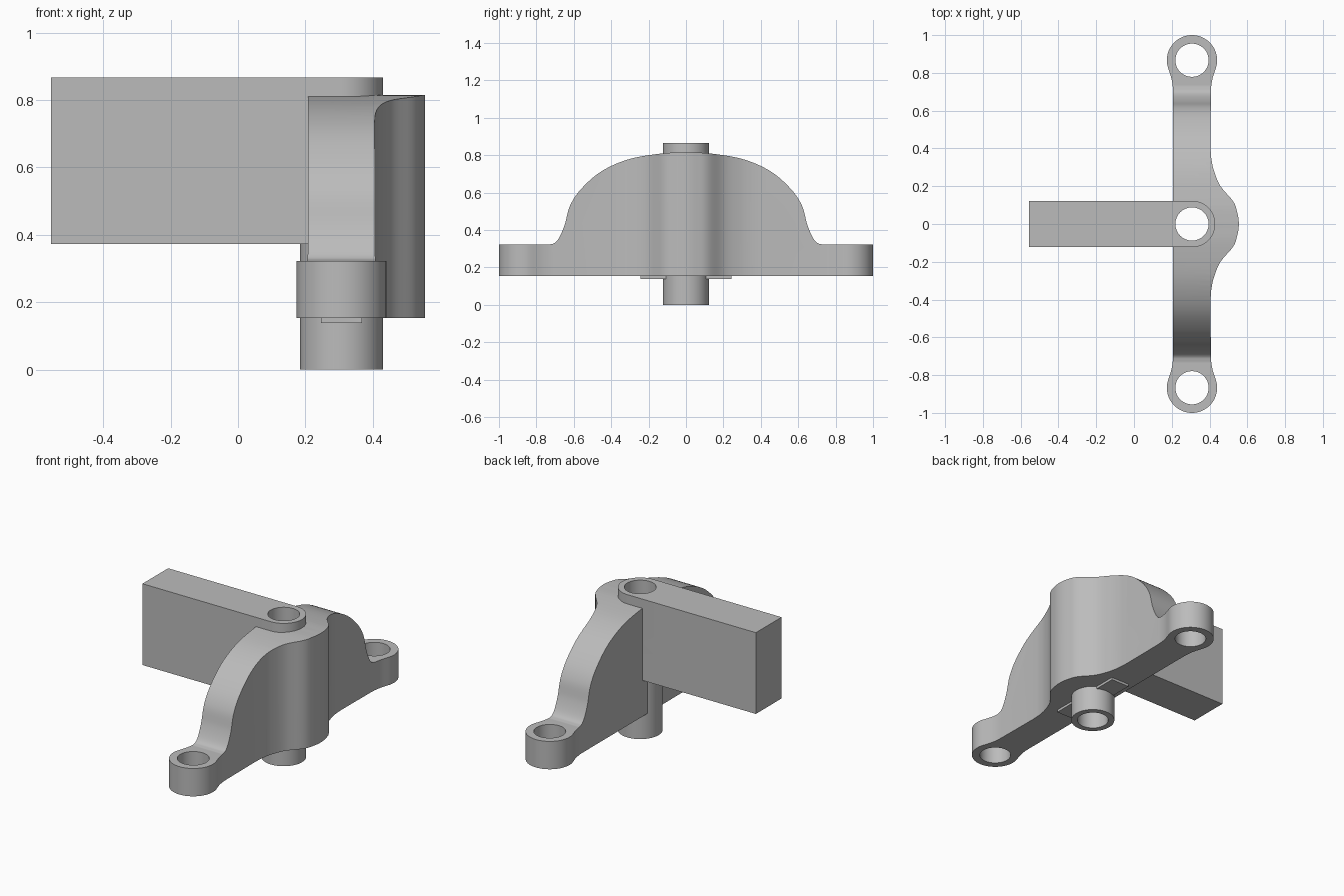
import bpy, bmesh, math
from mathutils import Vector, Matrix

if "Cube" in bpy.data.objects:
    bpy.data.objects.remove(bpy.data.objects["Cube"])

grey = bpy.data.materials.new("plain_grey")
grey.use_nodes = True
grey.diffuse_color = (0.5, 0.5, 0.5, 1)
grey.node_tree.nodes["Principled BSDF"].inputs["Base Color"].default_value = (0.5, 0.5, 0.5, 1)

PIVOT = 0.307     # x of the hinge axis and ear holes
EAR_Y = 0.867
BORE = 0.088


def prism(name, outline, matrix, low, high):
    """Extrude a 2D outline along local z, then place it."""
    bm = bmesh.new()
    face = bm.faces.new([bm.verts.new((u, v, low)) for u, v in outline])
    new = bmesh.ops.extrude_face_region(bm, geom=[face])["geom"]
    bmesh.ops.translate(bm, vec=(0, 0, high - low),
                        verts=[g for g in new if isinstance(g, bmesh.types.BMVert)])
    bmesh.ops.recalc_face_normals(bm, faces=bm.faces)
    bm.transform(matrix)
    mesh = bpy.data.meshes.new(name)
    bm.to_mesh(mesh)
    bm.free()
    mesh.materials.append(grey)
    ob = bpy.data.objects.new(name, mesh)
    bpy.context.collection.objects.link(ob)
    return ob


def arc(cx, cy, r, start, end, n):
    angles = [math.radians(start + (end - start) * i / n) for i in range(n + 1)]
    return [(cx + r * math.cos(a), cy + r * math.sin(a)) for a in angles]


def circle(cx, cy, r, n=48):
    return arc(cx, cy, r, 0, 360, n)[:-1]


def rect(x0, x1, y0, y1):
    return [(x0, y0), (x1, y0), (x1, y1), (x0, y1)]


def spline(points, steps=6):
    """Smooth Catmull-Rom curve through the points."""
    p = [Vector(q) for q in points]
    p = [2 * p[0] - p[1]] + p + [2 * p[-1] - p[-2]]
    out = []
    for a, b, c, d in zip(p, p[1:], p[2:], p[3:]):
        for i in range(steps):
            t = i / steps
            out.append(tuple(0.5 * (2 * b + (c - a) * t + (2 * a - 5 * b + 4 * c - d) * t ** 2
                                    + (3 * b - a - 3 * c + d) * t ** 3)))
    return out + [tuple(p[-2])]


def combine(ob, other, operation):
    mod = ob.modifiers.new("cut", 'BOOLEAN')
    mod.operation, mod.object, mod.solver = operation, other, 'EXACT'
    bpy.context.view_layer.objects.active = ob
    bpy.ops.object.modifier_apply(modifier=mod.name)
    bpy.data.objects.remove(other)


UP = Matrix.Identity(4)
ALONG_X = Matrix(((0, 0, 1, 0), (1, 0, 0, 0), (0, 1, 0, 0), (0, 0, 0, 1)))
ALONG_Y = Matrix(((1, 0, 0, 0), (0, 0, 1, 0), (0, 1, 0, 0), (0, 0, 0, 1)))

# Bracket plan: bulged on one side, flat on the other, with round ears
bulge = [(0.555, 0), (0.547, 0.06), (0.525, 0.12), (0.458, 0.2),
         (0.424, 0.28), (0.409, 0.35), (0.405, 0.42)]
neck = [(0.1, 0.69), (0.102, 0.73), (0.11, 0.775), (0.125, 0.822)]
right = spline([(x, -y) for x, y in bulge[:0:-1]] + bulge)
right_neck = spline([(PIVOT + u, v) for u, v in neck])
left_neck = spline([(PIVOT - u, v) for u, v in neck])[::-1]
ear = arc(PIVOT, EAR_Y, 0.133, -20, 200, 36)[1:-1]
end = right_neck + ear + left_neck
plan = right + end + [(x, -y) for x, y in reversed(end)]
bracket = prism("bracket", plan, UP, 0.153, 1)

# Bracket side shape: low ears and a tall rounded middle
hump = spline([(0, 0.815), (0.12, 0.81), (0.3, 0.78), (0.45, 0.715), (0.56, 0.62),
               (0.62, 0.53), (0.648, 0.43), (0.675, 0.365), (0.7, 0.332), (0.73, 0.322)])
half = hump + [(1.1, 0.322), (1.1, 0)]
side = half + [(-y, z) for y, z in half[:0:-1]]
combine(bracket, prism("side_shape", side, ALONG_X, 0, 1), 'INTERSECT')

for y in (-EAR_Y, EAR_Y):
    combine(bracket, prism("ear_hole", circle(PIVOT, y, BORE), UP, 0, 1), 'DIFFERENCE')
combine(bracket, prism("hinge_hole", circle(PIVOT, 0, 0.105), UP, 0, 1), 'DIFFERENCE')

# Hinge arm: block with rounded end and a tubular pin below
arm_plan = [(-0.555, -0.123)] + arc(PIVOT, 0, 0.123, -90, 90, 32) + [(-0.555, 0.123)]
arm = prism("hinge_arm", arm_plan, UP, 0.373, 0.866)
combine(arm, prism("pin", circle(PIVOT, 0, 0.123, 64), UP, 0, 0.6), 'UNION')
combine(arm, prism("pin_bore", circle(PIVOT, 0, BORE), UP, -1, 2), 'DIFFERENCE')
combine(arm, prism("bolt_hole", circle(-0.31, 0.618, BORE), ALONG_Y, -1, 1), 'DIFFERENCE')
combine(arm, prism("nut_pocket", circle(-0.31, 0.618, 0.187, 6), ALONG_Y, -0.5, -0.045),
        'DIFFERENCE')

# Thin key plate beneath the bracket
key = prism("key_plate", rect(0.246, 0.368, -0.243, 0.243), UP, 0.138, 0.16)
combine(key, prism("key_hole", circle(PIVOT, 0, 0.105), UP, 0, 1), 'DIFFERENCE')

# Smooth the curved walls and keep edges crisp
bpy.ops.object.select_all(action='DESELECT')
for ob in (bracket, arm, key):
    ob.select_set(True)
bpy.context.view_layer.objects.active = bracket
bpy.ops.object.shade_smooth_by_angle(angle=math.radians(30))
